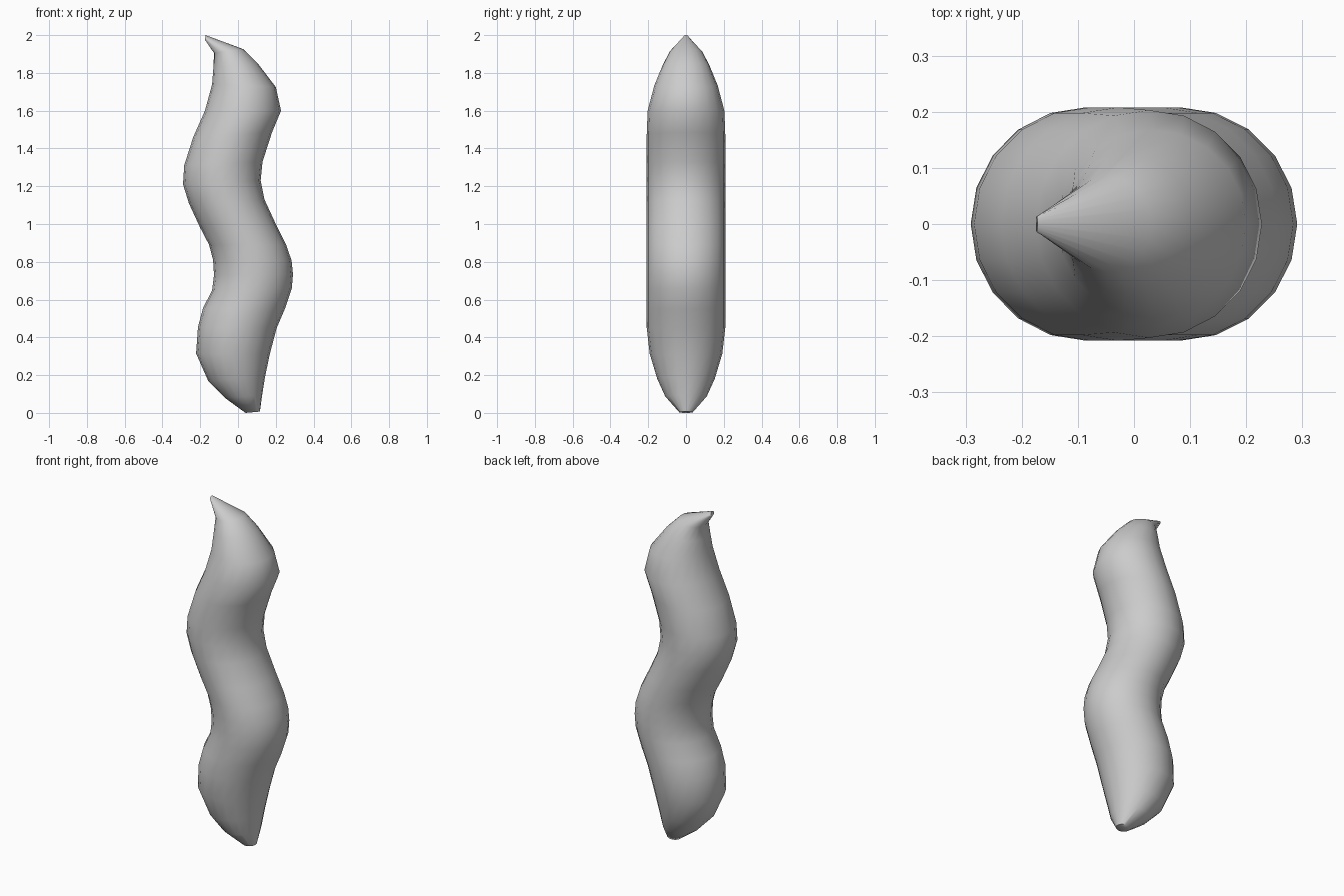
import bpy, bmesh, math

# Cross-sections, bottom to top: left x, left z, right x, right z, half depth in y
RINGS = [
    (.040, .003, .116, .010, .036),
    (-.070, .080, .128, .095, .110),
    (-.158, .170, .143, .190, .152),
    (-.222, .315, .168, .310, .192),
    (-.212, .455, .205, .450, .208),
    (-.185, .555, .248, .550, .208),
    (-.137, .650, .285, .660, .208),
    (-.127, .730, .291, .735, .208),
    (-.132, .810, .284, .805, .208),
    (-.153, .890, .255, .890, .208),
    (-.200, .980, .200, 1.000, .208),
    (-.260, 1.110, .140, 1.130, .208),
    (-.291, 1.210, .120, 1.230, .208),
    (-.285, 1.310, .130, 1.330, .208),
    (-.237, 1.460, .180, 1.485, .208),
    (-.175, 1.600, .228, 1.600, .203),
    (-.137, 1.740, .200, 1.725, .168),
    (-.130, 1.830, .105, 1.850, .124),
    (-.127, 1.905, .030, 1.925, .085),
    (-.175, 1.975, -.172, 2.000, .014),
]
SIDES = 20

# Wavy tube lofted through tilted elliptical rings
bm = bmesh.new()
loops = []
for lx, lz, rx, rz, ry in RINGS:
    loop = []
    for i in range(SIDES):
        a = 2 * math.pi * i / SIDES
        t = (1 + math.cos(a)) / 2
        loop.append(bm.verts.new((lx + (rx - lx) * t, ry * math.sin(a), lz + (rz - lz) * t)))
    loops.append(loop)
for lower, upper in zip(loops, loops[1:]):
    for i in range(SIDES):
        j = (i + 1) % SIDES
        bm.faces.new((lower[i], lower[j], upper[j], upper[i]))

# Small closed ends
bm.faces.new(loops[0][::-1])
bm.faces.new(loops[-1])
for v in loops[0]:
    v.co.z = max(0, v.co.z - .003)
bmesh.ops.recalc_face_normals(bm, faces=bm.faces)

mesh = bpy.data.meshes.new("wavy_body")
bm.to_mesh(mesh)
bm.free()
body = bpy.data.objects.new("wavy_body", mesh)
bpy.context.collection.objects.link(body)
bpy.context.view_layer.objects.active = body
body.select_set(True)
bpy.ops.object.shade_smooth_by_angle(angle=math.radians(55))
